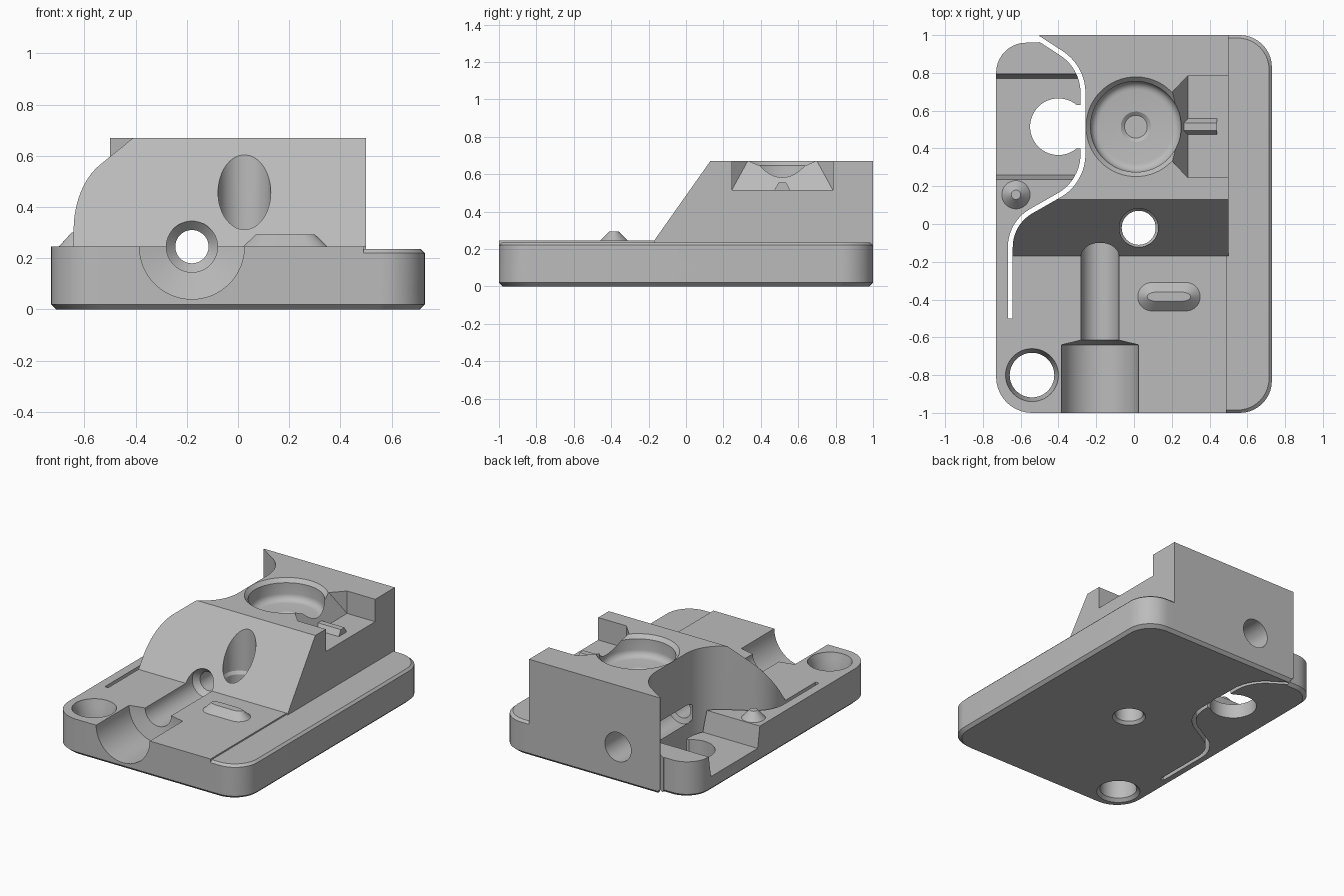
import bpy, bmesh, math
from mathutils import Vector, Matrix

cube = bpy.data.objects.get("Cube")
if cube:
    bpy.data.objects.remove(cube, do_unlink=True)

grey = bpy.data.materials.new("plain grey")
grey.use_nodes = True
grey.diffuse_color = (0.5, 0.5, 0.5, 1)
grey.node_tree.nodes["Principled BSDF"].inputs["Base Color"].default_value = grey.diffuse_color


def finish(name, bm):
    bmesh.ops.recalc_face_normals(bm, faces=bm.faces)
    mesh = bpy.data.meshes.new(name)
    bm.to_mesh(mesh)
    bm.free()
    mesh.materials.append(grey)
    ob = bpy.data.objects.new(name, mesh)
    bpy.context.collection.objects.link(ob)
    return ob


def loft(name, outline, rings):
    """Stack an xy outline at levels (z, inset), capped at both ends."""
    bm = bmesh.new()
    half = [max(abs(p[i]) for p in outline) for i in (0, 1)]
    rows = [[bm.verts.new((x * (1 - inset / half[0]), y * (1 - inset / half[1]), z))
             for x, y in outline] for z, inset in rings]
    for low, high in zip(rows, rows[1:]):
        for i in range(len(outline)):
            j = (i + 1) % len(outline)
            bm.faces.new((low[i], low[j], high[j], high[i]))
    bm.faces.new(rows[0][::-1])
    bm.faces.new(rows[-1])
    return finish(name, bm)


def turned(name, profile, centre, axis="Z", n=64):
    """Solid of revolution from (radius, height) pairs along z or y."""
    circle = [(math.cos(2 * math.pi * i / n), math.sin(2 * math.pi * i / n)) for i in range(n)]
    ob = loft(name, circle, [(h, 1 - r) for r, h in profile])
    if axis == "Y":
        ob.data.transform(Matrix.Rotation(-math.pi / 2, 4, "X"))
    ob.data.transform(Matrix.Translation(centre))
    return ob


def hull(name, points):
    bm = bmesh.new()
    for p in points:
        bm.verts.new(p)
    bmesh.ops.convex_hull(bm, input=bm.verts)
    return finish(name, bm)


def box(name, x, y, z):
    return hull(name, [(a, b, c) for a in x for b in y for c in z])


def combine(target, other, operation="DIFFERENCE"):
    mod = target.modifiers.new(other.name, "BOOLEAN")
    mod.operation, mod.solver, mod.object = operation, "EXACT", other
    bpy.context.view_layer.objects.active = target
    bpy.ops.object.modifier_apply(modifier=mod.name)
    bpy.data.objects.remove(other, do_unlink=True)


def rounded(corners, closed=False, steps=10):
    """Polyline from (x, y, radius) corners with filleted bends."""
    path, count = [], len(corners)
    for i, (x, y, r) in enumerate(corners):
        p = Vector((x, y))
        if r == 0 or (not closed and i in (0, count - 1)):
            path.append((x, y))
            continue
        u = (Vector(corners[i - 1][:2]) - p).normalized()
        v = (Vector(corners[(i + 1) % count][:2]) - p).normalized()
        half = u.angle(v) / 2
        start = p + u * r / math.tan(half)
        centre = p + (u + v).normalized() * r / math.sin(half)
        sweep = (start - centre).angle_signed(p + v * r / math.tan(half) - centre)
        for k in range(steps + 1):
            arm = Matrix.Rotation(-sweep * k / steps, 2) @ (start - centre)
            path.append(tuple(centre + arm))
    return path


def ribbon(path, width):
    """Outline of a path widened to both sides."""
    pts = [Vector(p) for p in path]
    left, right = [], []
    for i, p in enumerate(pts):
        d = (pts[min(i + 1, len(pts) - 1)] - pts[max(i - 1, 0)]).normalized()
        side = Vector((-d.y, d.x)) * width / 2
        left.append(tuple(p + side))
        right.append(tuple(p - side))
    return left + right[::-1]


# Base plate with bevelled lower edge
outline = rounded([(-0.73, -1, 0.19), (0.73, -1, 0.17), (0.73, 1, 0.17), (-0.49, 1, 0),
                   (-0.505, 0.96, 0), (-0.73, 0.96, 0.16)], closed=True)
body = loft("mount_body", outline, [(0, 0.02), (0.02, 0), (0.245, 0)])
combine(body, box("rail_cut", (0.49, 1), (-2, 2), (0.1, 1)))
rail = loft("side_rail", outline, [(0.005, 0.02), (0.02, 0), (0.22, 0), (0.235, 0.015)])
combine(body, rail, "UNION")

# Recess and open clip hole in the flexible arm
combine(body, hull("arm_recess", [(x, y, z) for x in (-0.9, -0.28) for y, z in
                                  ((0.26, 0.1), (0.77, 0.1), (0.235, 0.25), (0.795, 0.25),
                                   (0.235, 0.5), (0.795, 0.5))]))
combine(body, turned("clip_hole", [(0.15, -0.1), (0.15, 0.5)], (-0.4, 0.515, 0)))
combine(body, box("clip_mouth", (-0.4, -0.26), (0.4, 0.63), (-0.1, 0.5)))

# Raised block, bounded on one side by the flexure slot
slot_path = rounded([(-0.54, 1.005, 0), (-0.27, 0.83, 0.25), (-0.27, 0.224, 0.25),
                     (-0.655, 0.005, 0.22), (-0.655, -0.5, 0)])
block_outline = slot_path[:-1] + [(-0.655, -0.17), (0.5, -0.17), (0.5, 1), (-0.5, 1), (-0.5, 0.979)]
block_outline = block_outline[1:]
block = loft("raised_block", block_outline, [(0.03, 0), (0.67, 0)])
combine(block, hull("slope_cut", [(x, y, z) for x in (-1, 1) for y, z in
                                  ((-0.17, 0.245), (0.2, 0.769), (-0.5, 0.245), (-0.5, 0.769))]))
combine(body, block, "UNION")
combine(body, loft("flexure_slot", ribbon(slot_path, 0.026), [(-0.1, 0), (0.9, 0)]))

# Round seat with rounded floor edge and a centre dimple
seat = [(0.06, 0.505), (0.08, 0.52), (0.195, 0.525)]
seat += [(0.195 + 0.045 * math.sin(a), 0.57 - 0.045 * math.cos(a))
         for a in (math.pi * k / 12 for k in range(1, 7))]
seat += [(0.24, 0.645), (0.265, 0.671), (0.265, 0.8)]
combine(body, turned("seat_pocket", seat, (0.01, 0.515, 0)))

# Side notch with a splayed opening to the seat
notch = [(x, y, z) for x in (0.285, 0.6) for y in (0.245, 0.785) for z in (0.515, 0.75)]
notch += [(0.205, y, z) for y in (0.33, 0.7) for z in (0.67, 0.75)]
combine(body, hull("side_notch", notch))

# Long bore: counterbore, channel, narrow middle and wider back
bore = [(0.205, -1.1), (0.205, -0.64), (0.1, -0.615), (0.1, -0.1), (0.065, -0.065),
        (0.065, 0.3), (0.1, 0.31), (0.1, 1.1)]
combine(body, turned("long_bore", bore, (-0.18, 0, 0.245), "Y"))

# Vertical holes with eased rims
combine(body, turned("centre_hole", [(0.115, -0.01), (0.09, 0.02), (0.09, 0.29),
                                     (0.103, 0.31), (0.103, 0.9)], (0.025, -0.02, 0)))
combine(body, turned("corner_hole", [(0.15, -0.01), (0.118, 0.02), (0.118, 0.2),
                                     (0.14, 0.24), (0.14, 0.4)], (-0.54, -0.8, 0)))

# Small raised details
stud = turned("arm_stud", [(0.075, 0.235), (0.075, 0.245), (0.025, 0.3)], (-0.625, 0.155, 0), n=32)
pill = rounded([(-0.165, -0.075, 0.074), (0.165, -0.075, 0.074),
                (0.165, 0.075, 0.074), (-0.165, 0.075, 0.074)], closed=True)
bump = loft("deck_bump", pill, [(0.235, 0), (0.245, 0), (0.293, 0.05)])
bump.data.transform(Matrix.Translation((0.185, -0.385, 0)))
ridge = hull("notch_ridge", [(x, y, z) for x in (0.265, 0.44) for y, z in
                             ((0.47, 0.51), (0.56, 0.51), (0.495, 0.555), (0.535, 0.555))])

# Smooth curved walls, crisp edges
for ob in (body, stud, bump, ridge):
    bpy.ops.object.select_all(action="DESELECT")
    ob.select_set(True)
    bpy.context.view_layer.objects.active = ob
    bpy.ops.object.shade_smooth_by_angle(angle=math.radians(30))
